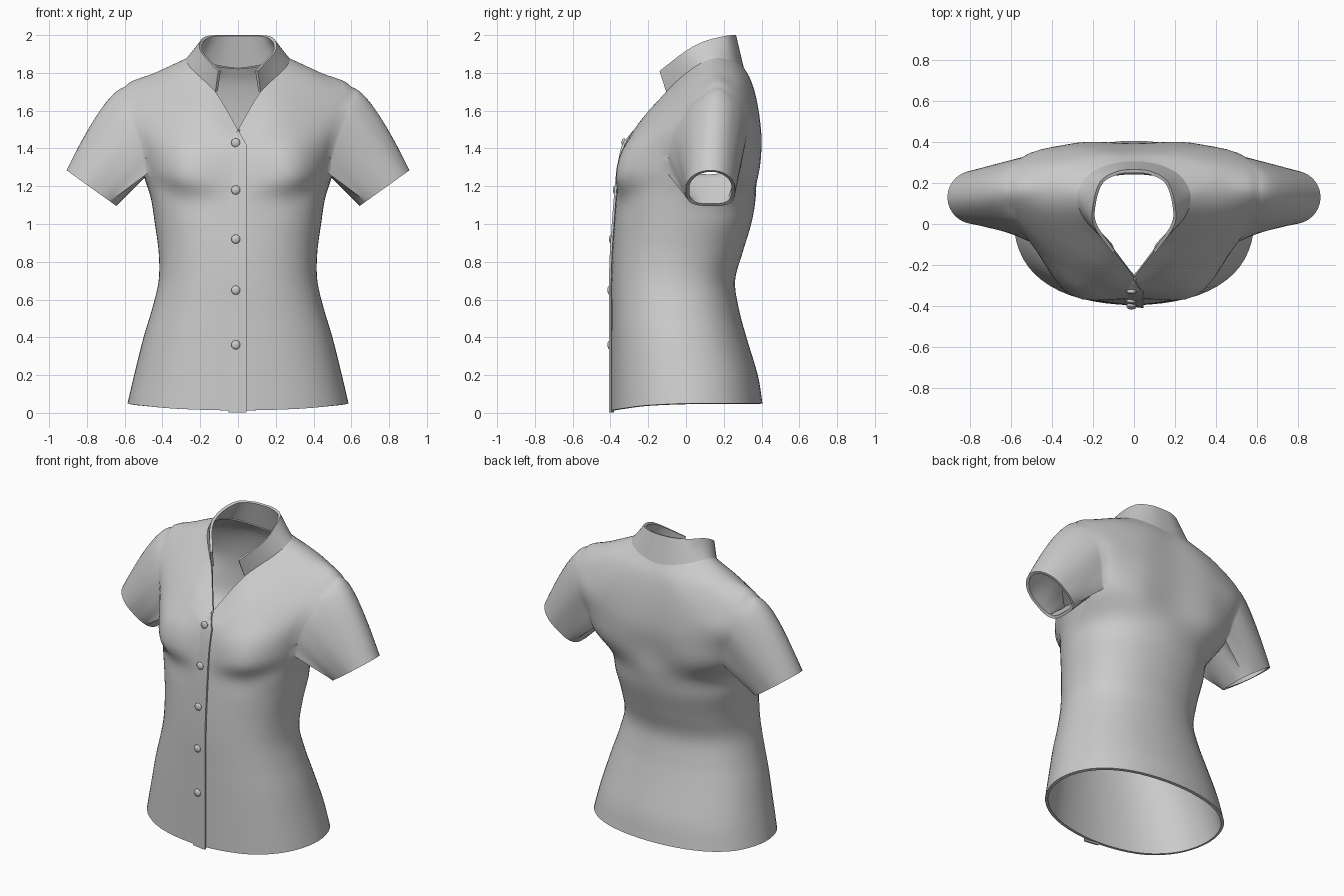
import bpy, bmesh, math
from mathutils import Vector as V

if "Cube" in bpy.data.objects:
    bpy.data.objects.remove(bpy.data.objects["Cube"])

K = 5  # subdivisions between control points


def spline(pts, first=None, last=None):
    """Catmull-Rom through pts; optional ghost points set the end tangents."""
    p = [first or pts[0] * 2 - pts[1]] + pts + [last or pts[-1] * 2 - pts[-2]]
    out = []
    for i in range(1, len(p) - 2):
        a, b, c, d = p[i - 1:i + 3]
        for s in range(K):
            t = s / K
            out.append(0.5 * (2 * b + (c - a) * t + (2 * a - 5 * b + 4 * c - d) * t * t
                              + (3 * b - a - 3 * c + d) * t ** 3))
    return out + [pts[-1].copy()]


def flip(p):
    return V((-p.x, p.y, p.z))


def spow(v, p):
    return math.copysign(abs(v) ** p, v)


def finish(name, bm, mirror=True, thick=0.018):
    loose = [v for v in bm.verts if not v.link_faces]
    bmesh.ops.delete(bm, geom=loose, context='VERTS')
    me = bpy.data.meshes.new(name)
    bm.to_mesh(me)
    bm.free()
    ob = bpy.data.objects.new(name, me)
    bpy.context.collection.objects.link(ob)
    bpy.ops.object.select_all(action='DESELECT')
    ob.select_set(True)
    bpy.context.view_layer.objects.active = ob
    if mirror:
        ob.modifiers.new("mirror", 'MIRROR').merge_threshold = 0.0005
    if thick:
        so = ob.modifiers.new("cloth", 'SOLIDIFY')
        so.thickness, so.offset = thick, -1
    for m in list(ob.modifiers):
        bpy.ops.object.modifier_apply(modifier=m.name)
    bpy.ops.object.shade_smooth_by_angle(angle=math.radians(40))
    return ob


def add_grid(bm, rows, skip=lambda i, j: False):
    vs = [[bm.verts.new(p) for p in r] for r in rows]
    for i in range(len(vs) - 1):
        for j in range(len(vs[0]) - 1):
            if not skip(i, j):
                bm.faces.new((vs[i][j], vs[i][j + 1], vs[i + 1][j + 1], vs[i + 1][j]))
    return vs


# Lower torso: z, half width, front y, back y
lower = [(.05, .585, -.395, .405), (.2, .55, -.395, .38), (.4, .50, -.395, .32),
         (.55, .455, -.395, .28), (.7, .42, -.395, .26), (.85, .42, -.39, .30),
         (1.0, .44, -.38, .345), (1.13, .46, -.37, .368)]
# Upper torso: rows from armpit to neckline, front centre to back centre
upper = [
    [(0, -.36, 1.24), (.30, -.35, 1.25), (.475, -.10, 1.27), (.495, .12, 1.245),
     (.475, .28, 1.27), (.28, .38, 1.27), (0, .375, 1.27)],
    [(0, -.345, 1.34), (.29, -.325, 1.38), (.50, -.09, 1.40), (.54, .13, 1.40),
     (.505, .31, 1.40), (.28, .395, 1.42), (0, .392, 1.42)],
    [(0, -.325, 1.42), (.26, -.25, 1.50), (.535, -.05, 1.52), (.58, .15, 1.56),
     (.545, .325, 1.53), (.28, .388, 1.55), (0, .385, 1.55)],
    [(0, -.30, 1.455), (.22, -.185, 1.60), (.565, .03, 1.64), (.60, .165, 1.725),
     (.57, .285, 1.65), (.27, .365, 1.67), (0, .365, 1.67)],
    [(0, -.28, 1.48), (.17, -.14, 1.66), (.42, .04, 1.745), (.44, .165, 1.80),
     (.41, .275, 1.77), (.19, .335, 1.77), (0, .34, 1.76)],
    [(0, -.26, 1.50), (.12, -.105, 1.70), (.245, .03, 1.82), (.275, .14, 1.875),
     (.225, .235, 1.87), (.12, .29, 1.845), (0, .305, 1.83)]]

net = []
for n, (z, w, yf, yb) in enumerate(lower):
    row = []
    for c in range(7):
        t = math.pi * c / 6
        x = 0 if c in (0, 6) else w * spow(math.sin(t), .9)
        y = (yf + yb) / 2 - (yb - yf) / 2 * spow(math.cos(t), .9)
        dip = .038 * max(0, -y / .4) ** 2 if n == 0 else 0
        row.append(V((x, y, z - dip)))
    net.append(row)
net += [[V(p) for p in r] for r in upper]

fine = []
for n, r in enumerate(net):
    vneck = n == len(net) - 1
    fine.append(spline(r, None if vneck else flip(r[1]), flip(r[-2])))
cols = [spline(list(c)) for c in zip(*fine)]
grid = [list(r) for r in zip(*cols)]
for r in grid:
    r[0].x = r[-1].x = 0

# Shirt body with an open armhole
r0, r1, c0, c1 = 8 * K, 11 * K, 2 * K, 4 * K
bm = bmesh.new()
vs = add_grid(bm, grid, lambda i, j: r0 <= i < r1 and c0 <= j < c1)

# Short sleeve swept from the armhole to the cuff
loop = ([vs[r0][j] for j in range(c0, c1)] + [vs[i][c1] for i in range(r0, r1)]
        + [vs[r1][j] for j in range(c1, c0, -1)] + [vs[i][c0] for i in range(r1, r0, -1)])
axis = V((.81, 0, .58))
paths = []
for v in loop:
    a = math.atan2((v.co.y - .13) / .2, (v.co.z - 1.48) / .24)
    p = 1 if math.cos(a) > 0 else .6
    cuff = V((.776, .13 + .13 * spow(math.sin(a), p), 1.19)) + axis * .163 * spow(math.cos(a), p)
    mid = v.co.lerp(cuff, .3) + V((.01, 0, .115)) * max(0, math.cos(a))
    paths.append((v.co.copy(), mid, cuff))
prev, N = loop, 12
for k in range(1, N + 1):
    s = k / N
    ring = [bm.verts.new(a * (1 - s) ** 2 + b * 2 * s * (1 - s) + c * s * s) for a, b, c in paths]
    for n in range(len(ring)):
        m = (n + 1) % len(ring)
        bm.faces.new((prev[n], prev[m], ring[m], ring[n]))
    prev = ring
finish("shirt_body_with_sleeves", bm)

# Stand collar
low = net[-1][1:]
top = [V(p) for p in [(.105, -.14, 1.81), (.195, -.01, 1.91), (.20, .09, 1.965),
                      (.165, .205, 1.995), (.085, .255, 2.0), (0, .265, 2.0)]]
lo, hi = spline(low, None, flip(low[-2])), spline(top, None, flip(top[-2]))
bm = bmesh.new()
add_grid(bm, [[a.lerp(b, s / 4) for a, b in zip(lo, hi)] for s in range(5)])
finish("collar", bm, thick=.016)

# Overlapping front placket
centre = [r[0] for r in grid]
strip = []
for p in centre:
    taper = min(1, max(.02, (1.5 - p.z) / .08))
    z = p.z - (.01 if p is centre[0] else 0)
    strip.append([V((-.05 * taper, p.y + .002, z)), V((0, p.y - .008, z)),
                  V((.03 * taper, p.y - .012, z)), V((.045 * taper, p.y - .013, z))])
bm = bmesh.new()
add_grid(bm, strip)
finish("front_placket", bm, mirror=False, thick=.012)

# Buttons down the front
for n, z in enumerate((1.43, 1.18, .92, .65, .36)):
    y = min(centre, key=lambda p: abs(p.z - z)).y
    bm = bmesh.new()
    bmesh.ops.create_uvsphere(bm, u_segments=16, v_segments=8, radius=1)
    bmesh.ops.scale(bm, vec=(.024, .012, .024), verts=bm.verts)
    bmesh.ops.translate(bm, vec=(-.012, y - .009, z), verts=bm.verts)
    finish(f"button_{n + 1}", bm, mirror=False, thick=0)
